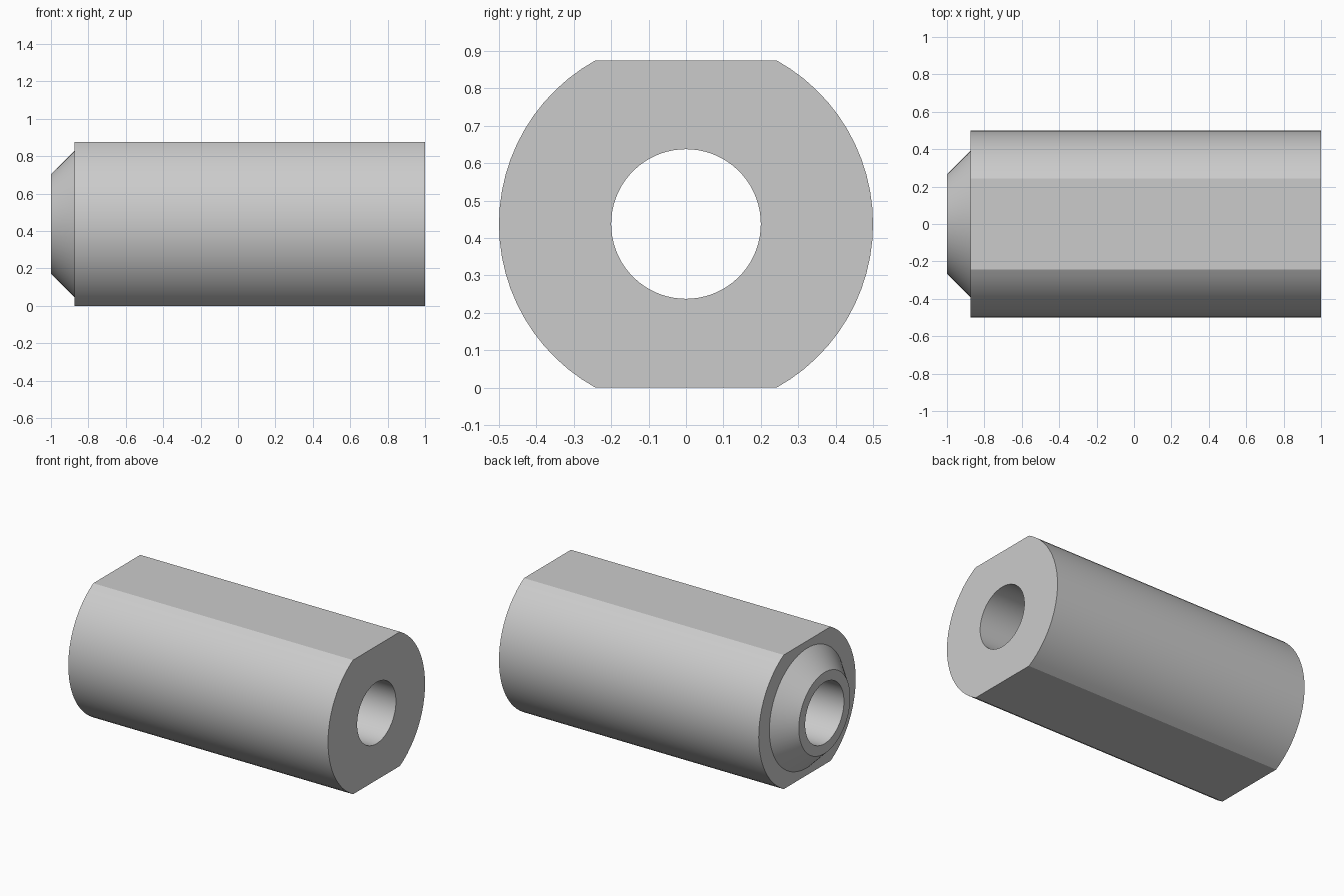
import bpy, bmesh, math

cube = bpy.data.objects.get("Cube")
if cube:
    bpy.data.objects.remove(cube, do_unlink=True)

RADIUS, FLAT = 0.5, 0.4375          # round radius, height of the flats from the axis
corner = math.asin(FLAT / RADIUS)   # angle where a flat meets the round side

# Angles around the axis, with a point exactly on each flat's edges
angles = []
spans = [(-corner, corner, 24), (corner, math.pi - corner, 12)]
for turn in (0, math.pi):
    for start, end, steps in spans:
        angles += [turn + start + (end - start) * i / steps for i in range(steps)]

# Closed section: body, end shoulder, tapered nose, nose rim, bore (x, radius)
section = [(1, RADIUS), (-0.875, RADIUS), (-0.875, 0.39), (-1, 0.265), (-1, 0.2), (1, 0.2)]

bm = bmesh.new()
rings = []
for x, r in section:
    ring = []
    for a in angles:
        z = max(-FLAT, min(FLAT, r * math.sin(a)))
        ring.append(bm.verts.new((x, r * math.cos(a), z + FLAT)))
    rings.append(ring)

# Join neighbouring rings into one watertight shell
count = len(angles)
for k, ring in enumerate(rings):
    other = rings[(k + 1) % len(rings)]
    for i in range(count):
        j = (i + 1) % count
        bm.faces.new((ring[i], ring[j], other[j], other[i]))
bmesh.ops.recalc_face_normals(bm, faces=bm.faces)

mesh = bpy.data.meshes.new("spacer_sleeve")
bm.to_mesh(mesh)
bm.free()
sleeve = bpy.data.objects.new("spacer_sleeve", mesh)
bpy.context.collection.objects.link(sleeve)

# Plain grey finish
grey = bpy.data.materials.new("plain_grey")
grey.use_nodes = True
colour = (0.6, 0.6, 0.6, 1)
grey.diffuse_color = colour
grey.node_tree.nodes["Principled BSDF"].inputs["Base Color"].default_value = colour
mesh.materials.append(grey)

# Smooth round walls, sharp edges at the flats and ends
bpy.ops.object.select_all(action="DESELECT")
sleeve.select_set(True)
bpy.context.view_layer.objects.active = sleeve
bpy.ops.object.shade_smooth_by_angle(angle=math.radians(20))
